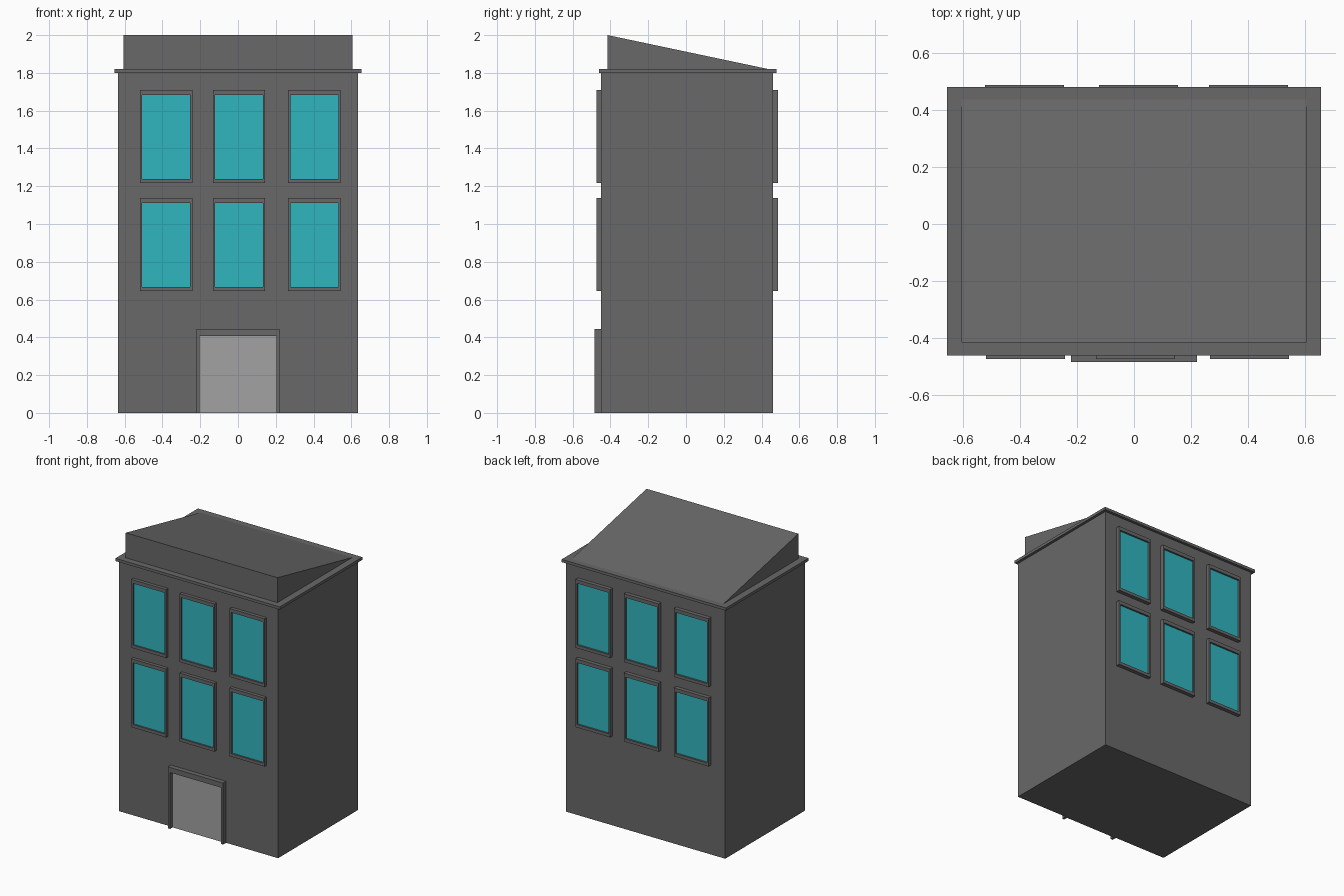
import bpy, bmesh
from mathutils import Vector

if "Cube" in bpy.data.objects:
    bpy.data.objects.remove(bpy.data.objects["Cube"])


def material(name, rgb):
    m = bpy.data.materials.new(name)
    m.diffuse_color = (*rgb, 1)
    m.use_nodes = True
    m.node_tree.nodes["Principled BSDF"].inputs["Base Color"].default_value = m.diffuse_color
    return m


WALL = material("wall_grey", (0.14, 0.14, 0.14))
GLASS = material("teal_glass", (0.03, 0.46, 0.52))
DOOR = material("door_grey", (0.36, 0.36, 0.36))


def finish(name, bm, mat):
    bmesh.ops.recalc_face_normals(bm, faces=bm.faces)
    me = bpy.data.meshes.new(name)
    bm.to_mesh(me)
    bm.free()
    me.materials.append(mat)
    ob = bpy.data.objects.new(name, me)
    bpy.context.collection.objects.link(ob)
    return ob


def extrude(name, loops, offset, mat):
    """Make flat faces from point loops, then extrude them into one solid."""
    bm = bmesh.new()
    for pts in loops:
        bm.faces.new([bm.verts.new(p) for p in pts])
    bmesh.ops.remove_doubles(bm, verts=bm.verts, dist=1e-5)
    res = bmesh.ops.extrude_face_region(bm, geom=bm.faces[:], use_keep_orig=True)
    moved = [g for g in res["geom"] if isinstance(g, bmesh.types.BMVert)]
    bmesh.ops.translate(bm, verts=moved, vec=Vector(offset))
    return finish(name, bm, mat)


def rect(x0, x1, z0, z1, y):
    return [(x0, y, z0), (x0, y, z1), (x1, y, z1), (x1, y, z0)]


def box(name, x0, x1, y0, y1, z0, z1, mat=WALL):
    return extrude(name, [rect(x0, x1, z0, z1, y0)], (0, y1 - y0, 0), mat)


def opening(name, x0, x1, z0, z1, side, top, bottom, wall, face, pane, mat):
    """Raised frame around a recessed panel; no sill when bottom is zero."""
    ix0, ix1, iz0, iz1 = x0 + side, x1 - side, z0 + bottom, z1 - top
    outer, inner = rect(x0, x1, z0, z1, wall), rect(ix0, ix1, iz0, iz1, wall)
    bars = [[outer[i], outer[(i + 1) % 4], inner[(i + 1) % 4], inner[i]]
            for i in range(4 if bottom else 3)]
    extrude(name + "_frame", bars, (0, face - wall, 0), WALL)
    box(name + "_panel", ix0, ix1, wall, pane, iz0, iz1, mat)


# Main block and cornice
box("building_body", -0.635, 0.635, -0.45, 0.46, 0, 1.80)
box("cornice", -0.655, 0.655, -0.46, 0.48, 1.80, 1.82)

# Sloping roof wedge, high at the front
extrude("sloped_roof",
        [[(-0.605, -0.415, 1.82), (-0.605, -0.415, 2.0), (-0.605, 0.437, 1.82)]],
        (1.21, 0, 0), WALL)

# Windows: two rows of three on the front and the back
WIDTH, HEIGHT = 0.277, 0.493
walls = {"front": (-0.45, -0.474, -0.462, (-0.519, -0.133, 0.266)),
         "back": (0.46, 0.488, 0.475, (-0.522, -0.123, 0.263))}
for label, (wall, face, pane, columns) in walls.items():
    for row, z in enumerate((0.645, 1.217)):
        for col, x in enumerate(columns):
            opening(f"{label}_window_{row}_{col}", x, x + WIDTH, z, z + HEIGHT,
                    0.012, 0.026, 0.022, wall, face, pane, GLASS)

# Entrance
opening("door", -0.22, 0.22, 0, 0.443, 0.017, 0.037, 0, -0.45, -0.484, -0.455, DOOR)
